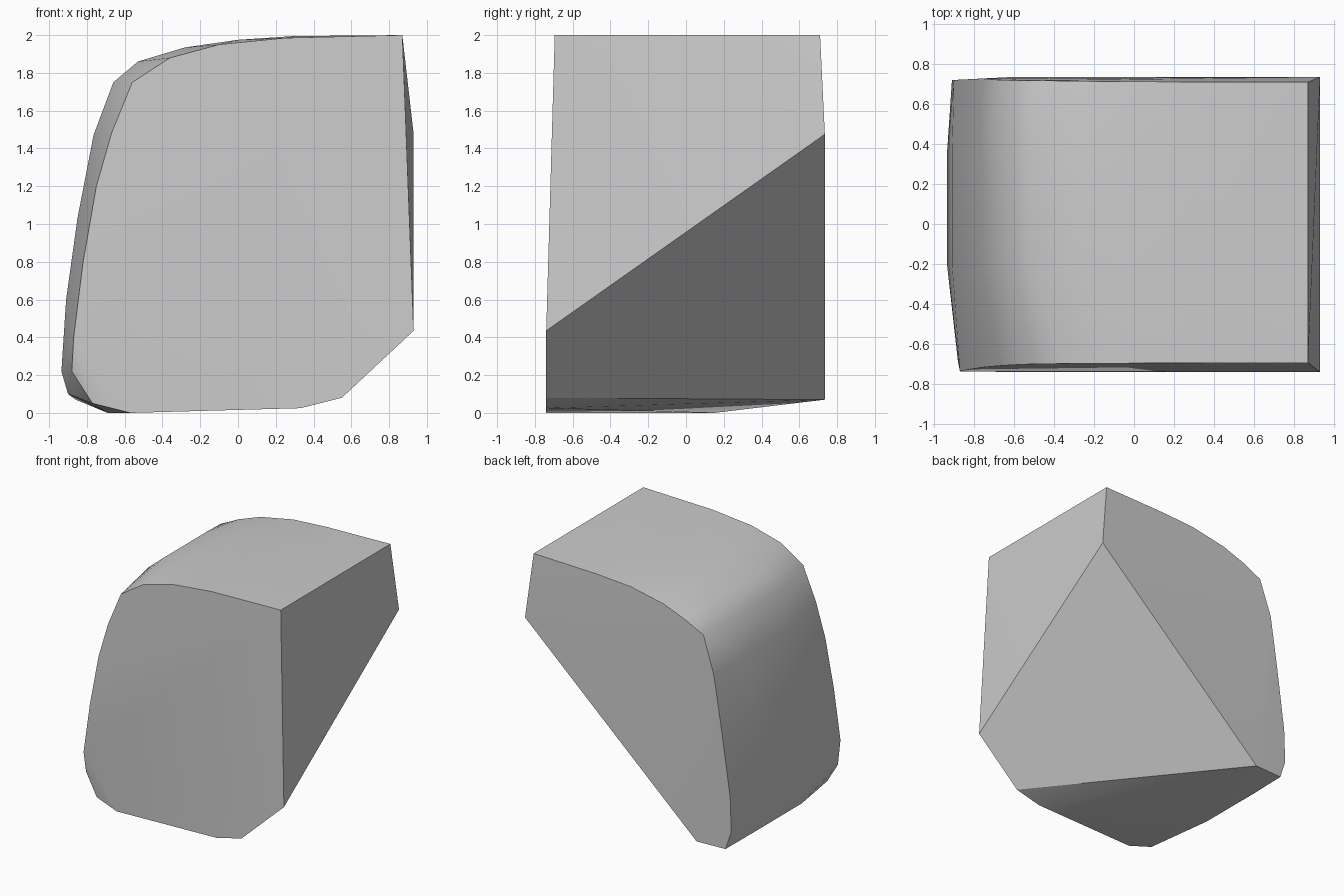
import bpy, bmesh
from math import radians

cube = bpy.data.objects.get("Cube")
if cube:
    bpy.data.objects.remove(cube, do_unlink=True)

stone = bpy.data.materials.new("plain grey")
stone.use_nodes = True
grey = (0.6, 0.6, 0.6, 1)
stone.diffuse_color = grey
stone.node_tree.nodes["Principled BSDF"].inputs["Base Color"].default_value = grey


def front_y(z):
    """Front wall leans back slightly towards the top."""
    return max(-0.74, -0.747 + 0.026 * z)


def back_y(x, z):
    """Back wall leans in at the top and towards the rounded side."""
    lean = 0.735 - 0.048 * max(0, z - 1.475)
    return lean - 0.05 * max(0, -0.6 - x)


# Rounded outlines (x, z), from the lower corner up over the shoulder
front_outline = [(-0.87, 0.4), (-0.82, 0.8), (-0.75, 1.2), (-0.67, 1.48), (-0.56, 1.75),
                 (-0.36, 1.88), (-0.1, 1.95), (0.25, 1.985), (0.87, 2)]
middle_outline = [(-0.9, 0.1), (-0.935, 0.22), (-0.91, 0.6), (-0.85, 1.03), (-0.765, 1.47),
                  (-0.66, 1.75), (-0.53, 1.86), (-0.28, 1.935), (0, 1.975), (0.3, 1.995)]
back_outline = [(-0.86, 0.07), (-0.91, 0.22), (-0.9, 0.5), (-0.83, 1), (-0.76, 1.45),
                (-0.66, 1.75), (-0.5, 1.83), (-0.3, 1.905), (0, 1.965), (0.3, 1.985), (0.87, 2)]

points = [(x, front_y(z), z) for x, z in front_outline]
points += [(x, back_y(x, z), z) for x, z in back_outline]
points += [(x, y, z) for x, z in middle_outline for y in (-0.2, 0.35)]

# Chamfered lower front corner and shallow underside
points += [(-0.88, -0.69, 0.22), (-0.77, -0.71, 0.05), (-0.57, -0.74, 0),
           (0.33, -0.74, 0.025), (-0.69, 0.15, 0), (-0.69, -0.5, 0)]
# Corners of the large slanted cut
points += [(0.93, -0.74, 0.435), (0.93, 0.735, 1.475), (0.55, -0.74, 0.08), (-0.61, 0.735, 0.07)]

# Wrap the outlines in one convex solid
bm = bmesh.new()
for p in points:
    bm.verts.new(p)
hull = bmesh.ops.convex_hull(bm, input=bm.verts)
spare = {v for v in hull["geom_interior"] + hull["geom_unused"] if isinstance(v, bmesh.types.BMVert)}
bmesh.ops.delete(bm, geom=list(spare), context="VERTS")
bmesh.ops.dissolve_limit(bm, angle_limit=radians(0.5), verts=bm.verts, edges=bm.edges)
bmesh.ops.recalc_face_normals(bm, faces=bm.faces)

mesh = bpy.data.meshes.new("cut_block")
bm.to_mesh(mesh)
bm.free()
mesh.materials.append(stone)
block = bpy.data.objects.new("cut_block", mesh)
bpy.context.collection.objects.link(block)

# Smooth the rounded shoulder, keep the cut edges sharp
bpy.ops.object.select_all(action="DESELECT")
block.select_set(True)
bpy.context.view_layer.objects.active = block
bpy.ops.object.shade_smooth_by_angle(angle=radians(30))
